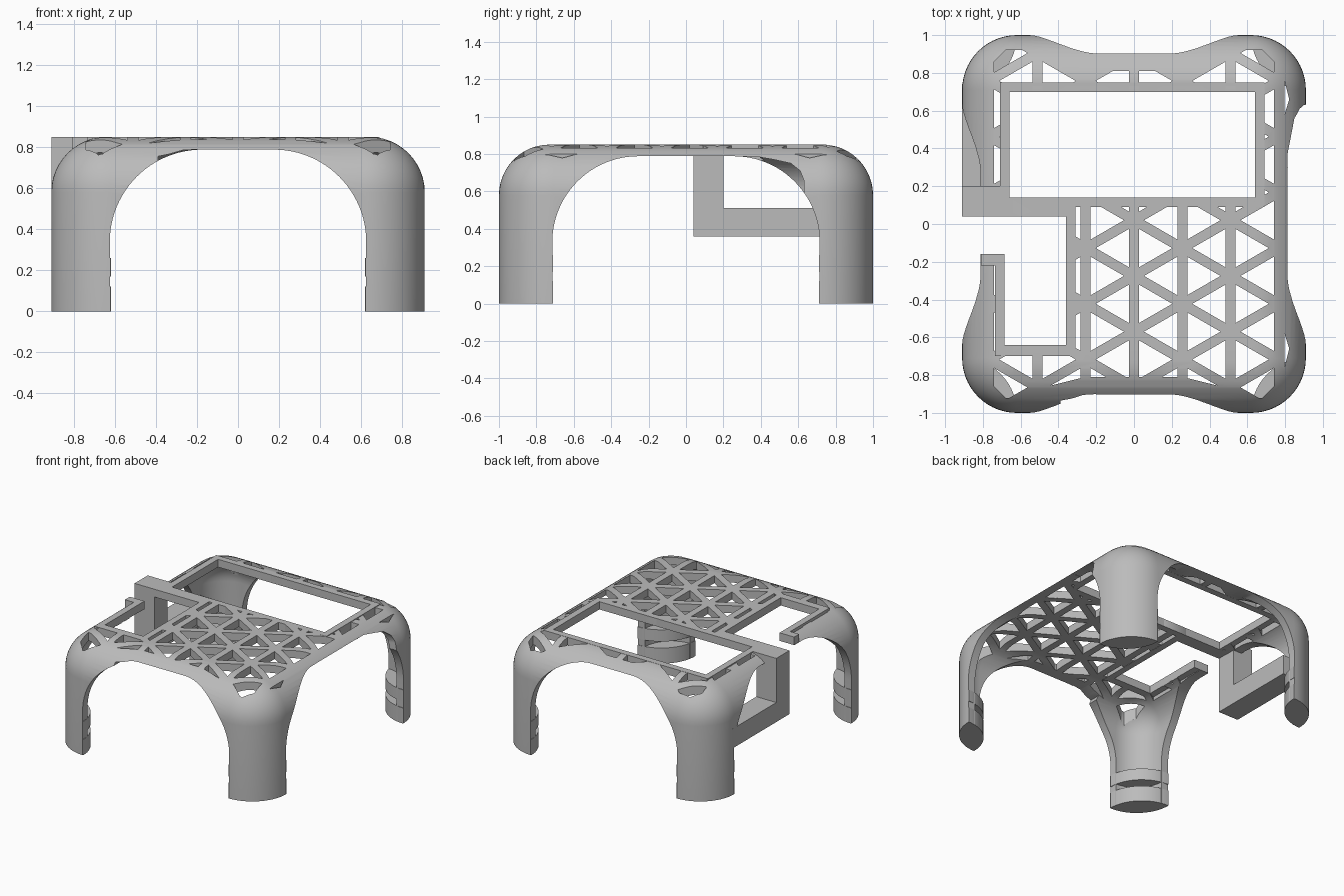
import bpy, bmesh
from math import sin, cos, pi, sqrt, radians

cube = bpy.data.objects.get("Cube")
if cube:
    bpy.data.objects.remove(cube)

grey = bpy.data.materials.new("plain_grey")
grey.use_nodes = True
GREY = (0.5, 0.5, 0.5, 1)
grey.diffuse_color = GREY
grey.node_tree.nodes["Principled BSDF"].inputs["Base Color"].default_value = GREY

HX, HY, TOP, UNDER = 0.91, 1.0, 0.85, 0.79
CORNER, FILLET = 0.29, 0.27


def finish(name, bm):
    bmesh.ops.recalc_face_normals(bm, faces=bm.faces)
    mesh = bpy.data.meshes.new(name)
    bm.to_mesh(mesh)
    bm.free()
    mesh.materials.append(grey)
    obj = bpy.data.objects.new(name, mesh)
    bpy.context.collection.objects.link(obj)
    return obj


def prism(bm, pts, lo, hi, axis="z"):
    """Extrude a 2D outline along an axis."""
    place = {"x": lambda p, t: (t, p[0], p[1]),
             "y": lambda p, t: (p[0], t, p[1]),
             "z": lambda p, t: (p[0], p[1], t)}[axis]
    a = [bm.verts.new(place(p, lo)) for p in pts]
    b = [bm.verts.new(place(p, hi)) for p in pts]
    bm.faces.new(a)
    bm.faces.new(b[::-1])
    for i in range(len(pts)):
        j = (i + 1) % len(pts)
        bm.faces.new((a[i], b[i], b[j], a[j]))


def rect(x0, x1, y0, y1):
    return [(x0, y0), (x1, y0), (x1, y1), (x0, y1)]


def box(name, x0, x1, y0, y1, z0=UNDER, z1=TOP):
    bm = bmesh.new()
    prism(bm, rect(x0, x1, y0, y1), z0, z1)
    return finish(name, bm)


def arc(cx, cy, r, a0, a1, n=14):
    return [(cx + r * cos(radians(a0 + (a1 - a0) * i / n)),
             cy + r * sin(radians(a0 + (a1 - a0) * i / n))) for i in range(n + 1)]


def dome(name, gap, z0, top):
    """Rounded box with a filleted top, shrunk by gap."""
    bm = bmesh.new()
    f = FILLET - gap
    levels = [(0, z0)] + [(f * (1 - cos(t * pi / 24)), top - f + f * sin(t * pi / 24))
                          for t in range(13)]
    rings = []
    for inset, z in levels:
        r = CORNER - gap - inset
        x, y = HX - CORNER, HY - CORNER
        ring = []
        for sx, sy, a in ((x, y, 0), (-x, y, 90), (-x, -y, 180), (x, -y, 270)):
            ring += arc(sx, sy, r, a, a + 90)
        rings.append([bm.verts.new((p[0], p[1], z)) for p in ring])
    n = len(rings[0])
    for lower, upper in zip(rings, rings[1:]):
        for i in range(n):
            j = (i + 1) % n
            bm.faces.new((lower[i], lower[j], upper[j], upper[i]))
    bm.faces.new(rings[0][::-1])
    bm.faces.new(rings[-1])
    return finish(name, bm)


def cut(target, cutter):
    mod = target.modifiers.new("cut", "BOOLEAN")
    mod.operation, mod.solver, mod.object = "DIFFERENCE", "EXACT", cutter
    bpy.context.view_layer.update()
    deps = bpy.context.evaluated_depsgraph_get()
    mesh = bpy.data.meshes.new_from_object(target.evaluated_get(deps))
    target.modifiers.clear()
    target.data = mesh
    bpy.data.objects.remove(cutter)


def clip(pts, nx, ny, d):
    """Keep the part of a polygon where nx*x + ny*y <= d."""
    out = []
    for p, q in zip(pts, pts[1:] + pts[:1]):
        a, b = (nx * v[0] + ny * v[1] - d for v in (p, q))
        if a <= 0:
            out.append(p)
        if a * b < 0:
            t = a / (a - b)
            out.append((p[0] + t * (q[0] - p[0]), p[1] + t * (q[1] - p[1])))
    return out


def area(pts):
    return abs(sum(p[0] * q[1] - q[0] * p[1] for p, q in zip(pts, pts[1:] + pts[:1]))) / 2


# Hollow shell on four corner legs
shell = dome("shell", 0, 0, TOP)
cut(shell, dome("cavity", 0.06, -0.1, UNDER + 0.002))

# Arches between the legs, through both directions
for axis, half, r in (("y", 0.625, 0.45), ("x", 0.715, 0.46)):
    top = UNDER - 0.002
    outline = ([(half, -0.1)] + arc(half - r, top - r, r, 0, 90, 24)
               + arc(r - half, top - r, r, 90, 180, 24) + [(-half, -0.1)])
    bm = bmesh.new()
    prism(bm, outline, -1.2, 1.2, axis)
    cut(shell, finish("arch_cutter", bm))

# Cable notches beside the front arch and the left arch
bm = bmesh.new()
prism(bm, [(-0.39, 0.6), (-0.39, 0.755), (-0.34, 0.765), (-0.27, 0.785), (-0.2, 0.789),
           (-0.2, 0.6)], -1.1, -0.6, "y")
prism(bm, [(0.3, 0.51), (0.63, 0.51), (0.63, 0.66), (0.61, 0.71), (0.56, 0.75),
           (0.47, 0.77), (0.37, 0.787), (0.3, 0.787)], 0.6, 1.1, "x")
cut(shell, finish("notch_cutter", bm))

# Triangular lattice holes, kept inside the curved rim
D = 0.2555
S = 2 * D / sqrt(3)
SHRINK = (D / 3 - 0.0265) / (D / 3)
bm = bmesh.new()
for k in range(-3, 3):
    column = k if k >= 0 else -k - 1
    slope, limit = ((0, 0.81), (0.25, 0.745), (0, 0.92))[column]
    side = 1 if k >= 0 else -1
    for j in range(-5, 6):
        for flip in (0, 1):
            base, tip = (k + flip) * D, (k + 1 - flip) * D
            y0 = 0.02 + S * j + (S / 2 if (k + flip) % 2 else 0)
            tri = [(base, y0), (base, y0 + S), (tip, y0 + S / 2)]
            cx, cy = sum(p[0] for p in tri) / 3, y0 + S / 2
            pts = [(cx + (p[0] - cx) * SHRINK, cy + (p[1] - cy) * SHRINK) for p in tri]
            for sy in (-1, 1):
                pts = clip(pts, -side * slope, sy, limit)
                pts = clip(pts, side, sy, 1.6)
            if len(pts) > 2 and area(pts) > 0.0004:
                prism(bm, pts, 0.6, 1)
for sy in (-1, 1):
    prism(bm, [(0.797, sy * 0.58), (0.822, sy * 0.66), (0.797, sy * 0.76)], 0.6, 1)
cut(shell, finish("lattice_cutter", bm))

# Screen window, side bay and the gap in the right rim
for x0, x1, y0, y1 in ((-0.66, 0.64, 0.14, 0.70), (-0.685, -0.36, -0.64, 0.04),
                       (-1.1, -0.36, -0.16, 0.04)):
    cut(shell, box("opening_cutter", x0, x1, y0, y1, 0.5, 1))

# Frame bars round the window and the bay
bars = {
    "window_back_bar": (-0.71, 0.69, 0.70, 0.75),
    "window_front_bar": (-0.36, 0.69, 0.09, 0.14),
    "window_left_bar": (0.64, 0.69, 0.09, 0.75),
    "window_right_bar": (-0.71, -0.66, 0.14, 0.75),
    "bay_inner_bar": (-0.36, -0.31, -0.70, 0.14),
    "bay_front_bar": (-0.735, -0.36, -0.70, -0.64),
    "bay_outer_bar": (-0.735, -0.685, -0.70, -0.16),
    "bay_end_bar": (-0.81, -0.685, -0.22, -0.16),
    "bracket_arm": (-0.91, -0.36, 0.04, 0.14),
    "bracket_shoulder": (-0.91, -0.66, 0.04, 0.20),
}
for name, bounds in bars.items():
    box(name, *bounds)

# Side bracket hanging from the arm and reaching the back leg
box("bracket_post", -0.91, -0.74, 0.04, 0.20, 0.36)
box("bracket_rail", -0.91, -0.74, 0.04, 0.74, 0.36, 0.51)

# Lens-shaped feet with a strap slot between two layers
for sx, xname in ((1, "left"), (-1, "right")):
    for sy, yname in ((1, "back"), (-1, "front")):
        lens = (arc(HX - CORNER, HY - CORNER, 0.287, 0, 90)
                + arc(HX, HY, CORNER, 180, 270))
        lens = [(sx * x, sy * y) for x, y in lens]
        for layer, lo, hi in (("foot", 0, 0.12), ("foot_upper", 0.17, 0.26)):
            bm = bmesh.new()
            prism(bm, lens, lo, hi)
            finish(f"{yname}_{xname}_{layer}", bm)

# Smooth curved surfaces, keep sharp edges
for obj in bpy.context.scene.objects:
    obj.select_set(obj.type == "MESH")
bpy.context.view_layer.objects.active = shell
bpy.ops.object.shade_smooth_by_angle(angle=radians(30))
